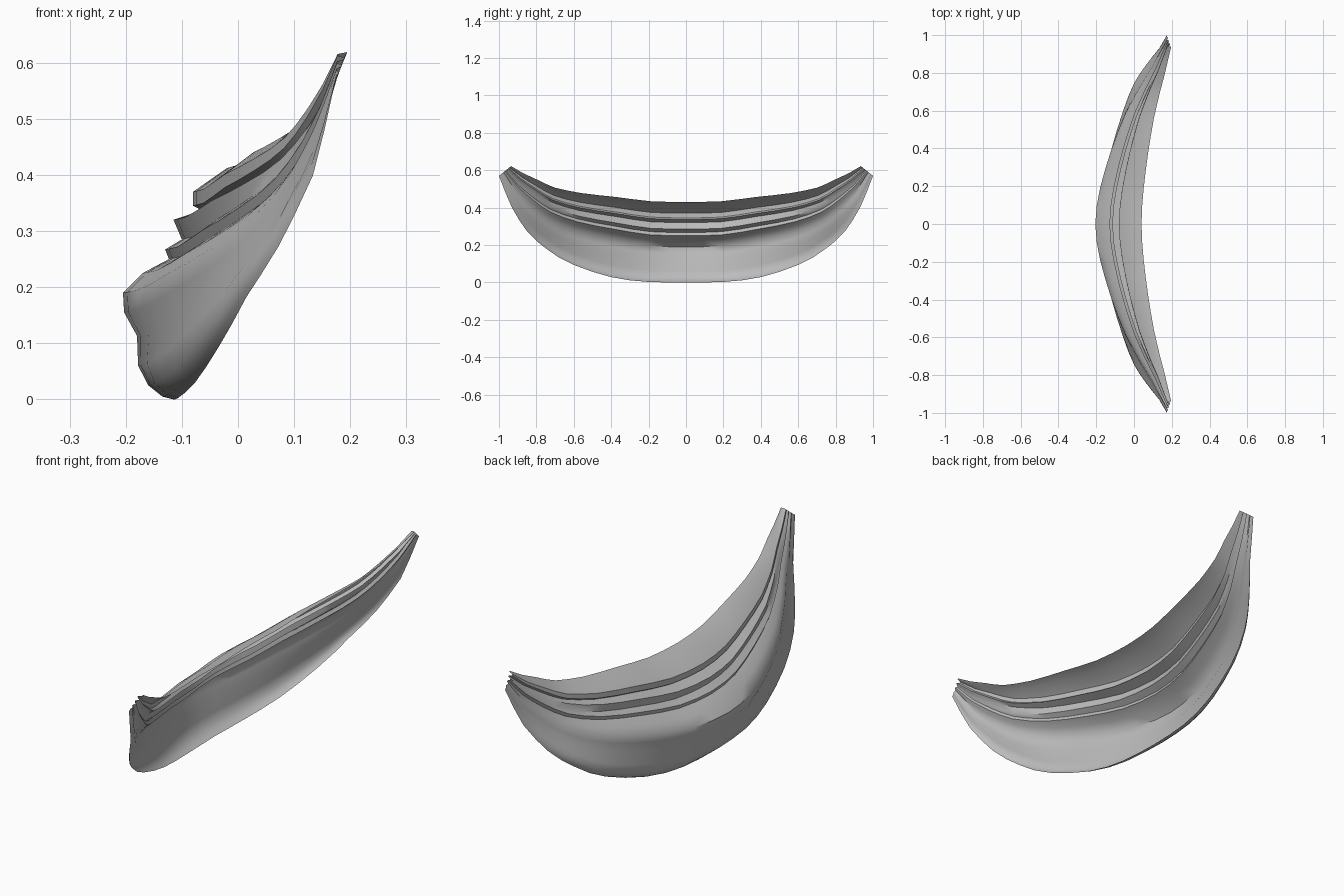
import bpy
import bmesh
from math import radians

cube = bpy.data.objects.get("Cube")
if cube:
    bpy.data.objects.remove(cube, do_unlink=True)

# Plain cloth colour
cloth = bpy.data.materials.new("grey_cloth")
cloth.use_nodes = True
colour = (0.5, 0.5, 0.5, 1)
cloth.diffuse_color = colour
bsdf = cloth.node_tree.nodes["Principled BSDF"]
bsdf.inputs["Base Color"].default_value = colour
bsdf.inputs["Roughness"].default_value = 0.8

# Pleated profile (x, z) at the middle of the swag, top edge to bottom hem
profile = [(.04, .43), (-.02, .412), (-.08, .37), (-.08, .345), (-.065, .337),
           (-.115, .32), (-.10, .285), (-.13, .267), (-.123, .25),
           (-.17, .225), (-.205, .19), (-.203, .155), (-.18, .113),
           (-.178, .06), (-.16, .025), (-.135, .005), (-.115, 0)]

# Stations along half the swag, and how far each has moved to the gathered end
stations = [0, .1, .2, .3, .4, .5, .6, .68, .75, .8, .85, .89, .93, .965, 1]
x_upper = [0, .02, .07, .14, .22, .315, .42, .53, .63, .71, .79, .845, .90, .95, 1]
x_hem = [0, .01, .03, .07, .13, .20, .28, .36, .45, .54, .65, .75, .86, .93, 1]
z_top = [0, .005, .02, .075, .14, .19, .25, .32, .40, .50, .62, .71, .80, .90, 1]
z_hem = [0, 0, .005, .02, .05, .10, .165, .235, .32, .39, .48, .58, .70, .84, 1]


def mix(a, b, t):
    return a + (b - a) * t


def gathered(i):
    """Small zigzag of folds where the cloth is tied."""
    t = i / (len(profile) - 1)
    zigzag = .009 if i % 4 < 2 else -.009
    return mix(.187, .174, t) + zigzag * (1 - t), mix(.935, 1, t), mix(.622, .57, t)


def cloth_point(i, k, side):
    x, z = profile[i]
    ex, ey, ez = gathered(i)
    low = max(0, 1 - z / .16)
    height = z / profile[0][1]
    fx = mix(x_upper[k], x_hem[k], low)
    fz = mix(z_hem[k], z_top[k], height)
    return mix(x, ex, fx), side * ey * stations[k], mix(z, ez, fz)


# Loft the profile from one tied end to the other
bm = bmesh.new()
last = len(stations) - 1
rows = []
for j in range(-last, last + 1):
    side = -1 if j < 0 else 1
    rows.append([bm.verts.new(cloth_point(i, abs(j), side)) for i in range(len(profile))])
for a, b in zip(rows, rows[1:]):
    for i in range(len(profile) - 1):
        bm.faces.new((a[i], b[i], b[i + 1], a[i + 1]))
mesh = bpy.data.meshes.new("draped_cloth")
bm.to_mesh(mesh)
bm.free()
mesh.materials.append(cloth)
swag = bpy.data.objects.new("draped_cloth", mesh)
bpy.context.collection.objects.link(swag)

# Soft folds with crisp pleat edges
bpy.ops.object.select_all(action="DESELECT")
swag.select_set(True)
bpy.context.view_layer.objects.active = swag
bpy.ops.object.shade_smooth_by_angle(angle=radians(45))
